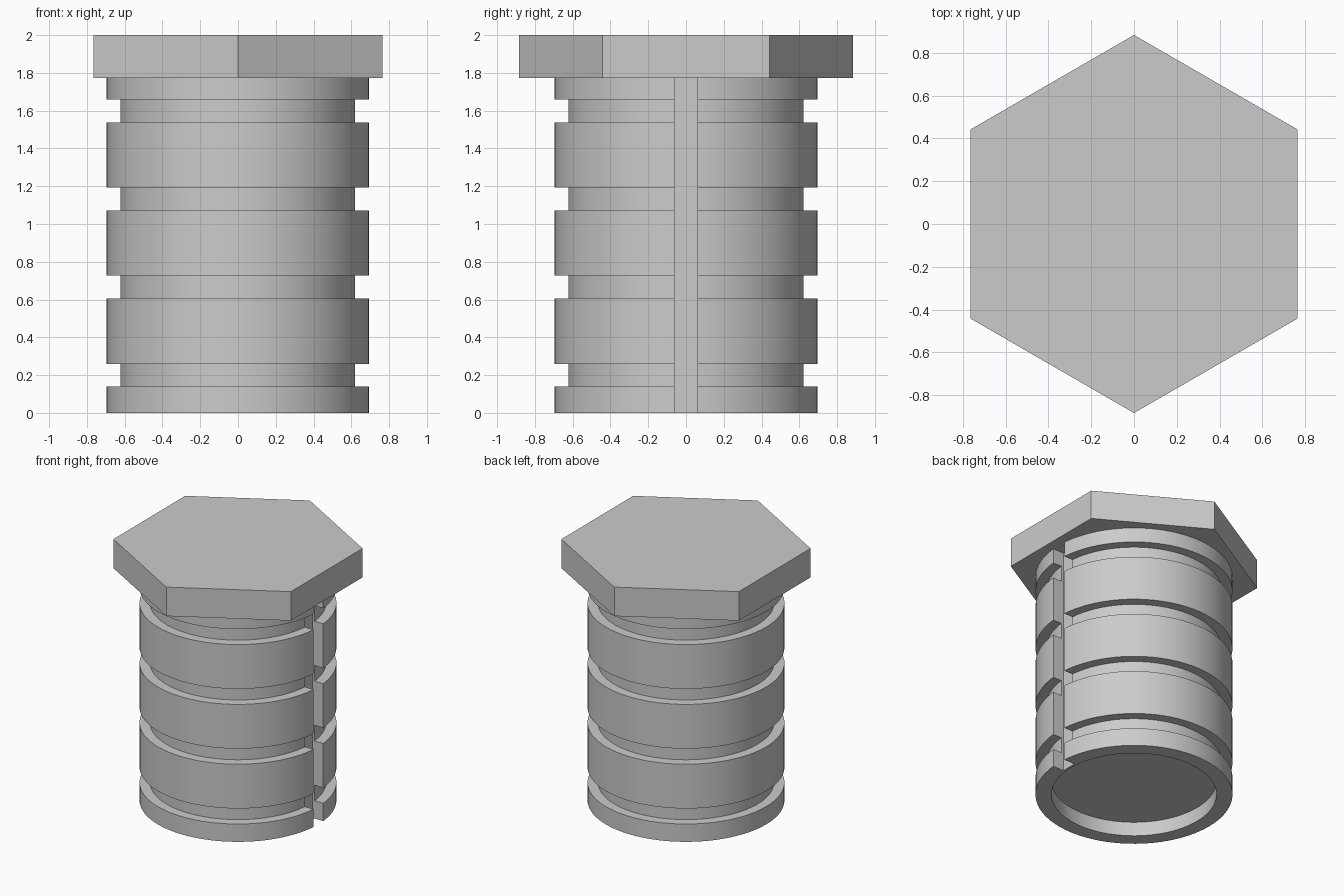
import bpy, bmesh, math

if "Cube" in bpy.data.objects:
    bpy.data.objects.remove(bpy.data.objects["Cube"])

HEAD_Z, TOP_Z = 1.774, 2.0
R_BODY, R_GROOVE, R_RECESS = 0.696, 0.622, 0.583
SEGMENTS = 96

grey = bpy.data.materials.new("plain_grey")
grey.diffuse_color = (0.6, 0.6, 0.6, 1.0)
grey.use_nodes = True
grey.node_tree.nodes["Principled BSDF"].inputs["Base Color"].default_value = grey.diffuse_color


def lathe(name, profile, segments, turn=0.0):
    """Revolve (radius, z) points about z; radius 0 closes the ends."""
    bm = bmesh.new()
    rings = []
    for r, z in profile:
        rings.append([bm.verts.new((r * math.cos(turn + math.tau * i / segments),
                                    r * math.sin(turn + math.tau * i / segments), z))
                      for i in range(segments)])
    for a, b in zip(rings, rings[1:]):
        for i in range(segments):
            j = (i + 1) % segments
            bm.faces.new((a[i], a[j], b[j], b[i]))
    bm.faces.new(rings[0])
    bm.faces.new(rings[-1])
    bmesh.ops.recalc_face_normals(bm, faces=bm.faces)
    mesh = bpy.data.meshes.new(name)
    bm.to_mesh(mesh)
    bm.free()
    obj = bpy.data.objects.new(name, mesh)
    bpy.context.collection.objects.link(obj)
    mesh.materials.append(grey)
    return obj


# Grooved body with a shallow recess in the underside
profile = [(R_RECESS, 0.11), (R_RECESS, 0.0), (R_BODY, 0.0)]
for i in range(4):
    z0 = 0.139 + 0.4665 * i
    z1 = z0 + 0.121
    profile += [(R_BODY, z0), (R_GROOVE, z0), (R_GROOVE, z1), (R_BODY, z1)]
profile.append((R_BODY, HEAD_Z))
body = lathe("grooved_body", profile, SEGMENTS)

# Keyway slot down the right side
bpy.ops.mesh.primitive_cube_add(size=1, location=(0.8, 0, 0.95))
cutter = bpy.context.object
cutter.name = "slot_cutter"
cutter.scale = (0.4, 0.12, 2.1)   # slot floor at x = 0.60
cutter.hide_render = True
cutter.data.materials.append(grey)
bpy.context.view_layer.update()

bpy.ops.object.select_all(action='DESELECT')
body.select_set(True)
bpy.context.view_layer.objects.active = body
mod = body.modifiers.new("slot", 'BOOLEAN')
mod.operation = 'DIFFERENCE'
mod.solver = 'EXACT'
mod.object = cutter
bpy.ops.object.modifier_apply(modifier=mod.name)
bpy.data.objects.remove(cutter, do_unlink=True)
bpy.ops.object.shade_smooth_by_angle(angle=math.radians(30))

# Hexagonal head, points towards front and back
lathe("hex_head", [(0.884, HEAD_Z), (0.884, TOP_Z)], 6, math.pi / 2)
